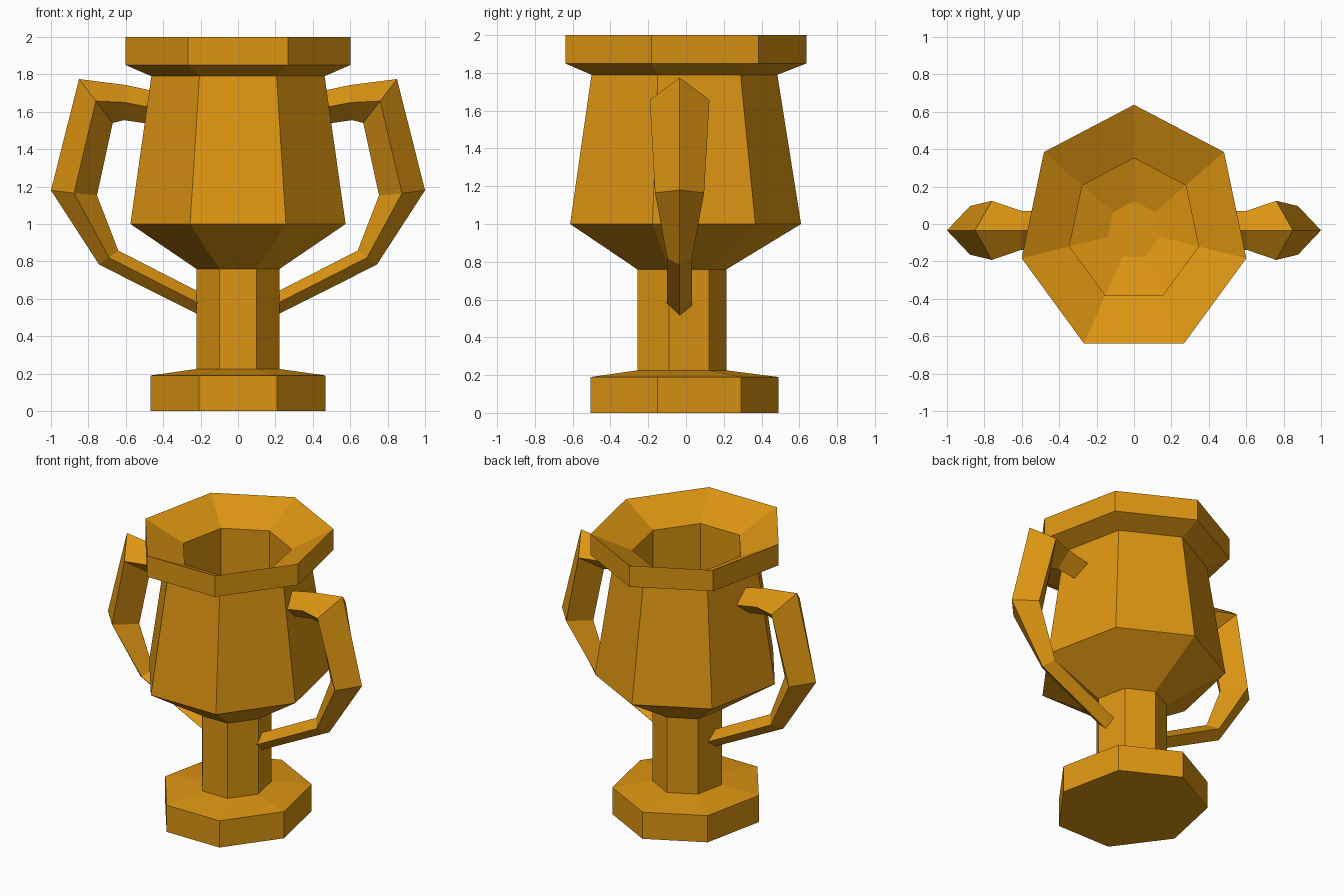
import bpy, bmesh, math

if "Cube" in bpy.data.objects:
    bpy.data.objects.remove(bpy.data.objects["Cube"])

SIDES = 7
CY = -0.034          # axis of the cup in y
STRETCH = 1.09       # depth / width ratio of the seven-sided section

gold = bpy.data.materials.new("gold")
gold.diffuse_color = (0.72, 0.30, 0.006, 1)
gold.use_nodes = True
gold.node_tree.nodes["Principled BSDF"].inputs["Base Color"].default_value = gold.diffuse_color


def loft(name, rings):
    """Skin consecutive vertex rings with quads and cap both ends."""
    bm = bmesh.new()
    loops = [[bm.verts.new(p) for p in ring] for ring in rings]
    for a, b in zip(loops, loops[1:]):
        n = len(a)
        for i in range(n):
            j = (i + 1) % n
            bm.faces.new((a[i], a[j], b[j], b[i]))
    bm.faces.new(loops[0][::-1])
    bm.faces.new(loops[-1])
    bmesh.ops.recalc_face_normals(bm, faces=bm.faces)
    mesh = bpy.data.meshes.new(name)
    bm.to_mesh(mesh)
    bm.free()
    mesh.materials.append(gold)
    obj = bpy.data.objects.new(name, mesh)
    bpy.context.collection.objects.link(obj)
    return obj


def heptagon(r, z):
    """Seven-sided ring with one corner pointing to the back."""
    angles = [math.tau * i / SIDES for i in range(SIDES)]
    return [(r * math.sin(a), CY + STRETCH * r * math.cos(a), z) for a in angles]


# Cup: foot, stem, bowl, rim and hollow as one profile of (radius, height)
profile = [
    (0.48, 0.0), (0.48, 0.19), (0.228, 0.225),        # foot
    (0.228, 0.76),                                    # stem
    (0.59, 1.0), (0.475, 1.79),                       # bowl
    (0.616, 1.85), (0.616, 2.0),                      # rim
    (0.354, 1.87), (0.354, 1.03), (0.143, 0.96),      # hollow
]
loft("trophy_cup", [heptagon(r, z) for r, z in profile])

# Handles: diamond section given by outer corner, inner corner,
# side corner (x, z each) and half width in y
stations = [
    ((0.40, 1.70), (0.40, 1.525), (0.40, 1.61), 0.095),
    ((0.60, 1.743), (0.61, 1.555), (0.605, 1.65), 0.105),
    ((0.85, 1.775), (0.67, 1.54), (0.76, 1.657), 0.158),
    ((1.00, 1.18), (0.754, 1.153), (0.877, 1.165), 0.13),
    ((0.743, 0.783), (0.64, 0.858), (0.69, 0.82), 0.066),
    ((0.15, 0.485), (0.15, 0.607), (0.15, 0.545), 0.066),
]
rings = []
for (ox, oz), (ix, iz), (sx, sz), w in stations:
    rings.append([(ox, CY, oz), (sx, CY + w, sz), (ix, CY, iz), (sx, CY - w, sz)])
handles = loft("handles", rings)
handles.modifiers.new("other_side", 'MIRROR').use_axis[0] = True
